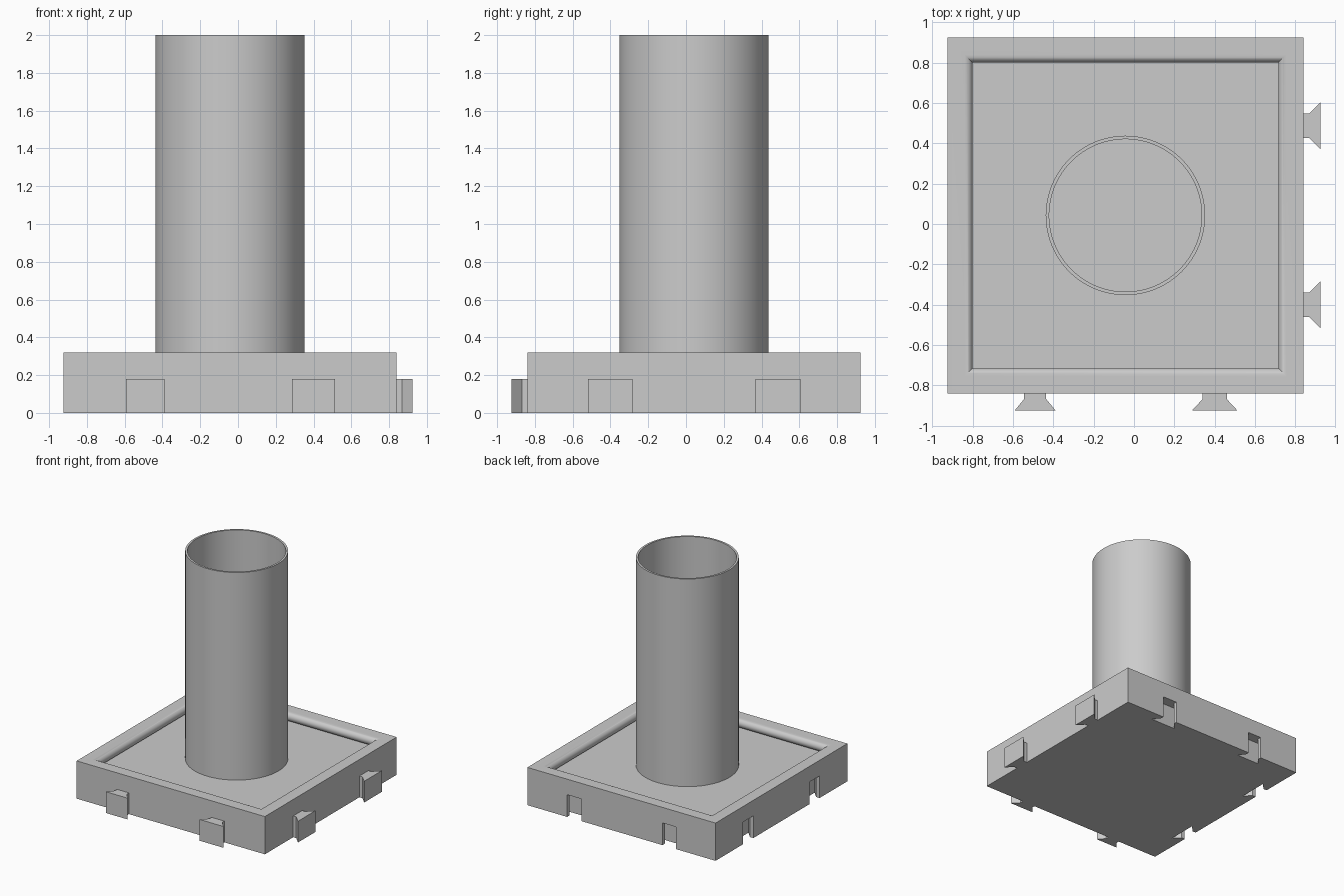
import bpy, bmesh, math

if "Cube" in bpy.data.objects:
    bpy.data.objects.remove(bpy.data.objects["Cube"])

CX, CY = -0.0425, 0.0425      # centre of the tray and tube
HALF = 0.8825                 # half width of the tray
TOP, FLOOR = 0.32, 0.24

grey = bpy.data.materials.new("plain grey")
grey.diffuse_color = (0.6, 0.6, 0.6, 1)
grey.use_nodes = True
grey.node_tree.nodes["Principled BSDF"].inputs["Base Color"].default_value = grey.diffuse_color


def finish(name, bm, smooth=False):
    bmesh.ops.recalc_face_normals(bm, faces=bm.faces)
    mesh = bpy.data.meshes.new(name)
    bm.to_mesh(mesh)
    bm.free()
    mesh.materials.append(grey)
    ob = bpy.data.objects.new(name, mesh)
    bpy.context.collection.objects.link(ob)
    if smooth:
        shade(ob)
    return ob


def activate(ob):
    bpy.ops.object.select_all(action='DESELECT')
    ob.select_set(True)
    bpy.context.view_layer.objects.active = ob


def shade(ob):
    activate(ob)
    bpy.ops.object.shade_smooth_by_angle(angle=math.radians(30))


def loft(name, profile, sides, turn=0.0, caps=False, smooth=True):
    """Sweep a (radius, z) profile round the tray centre."""
    bm = bmesh.new()
    rings = []
    for r, z in profile:
        rings.append([bm.verts.new((CX + r * math.cos(turn + math.tau * i / sides),
                                    CY + r * math.sin(turn + math.tau * i / sides), z))
                      for i in range(sides)])
    pairs = list(zip(rings, rings[1:]))
    if caps:
        bm.faces.new(rings[0])
        bm.faces.new(rings[-1])
    else:
        pairs.append((rings[-1], rings[0]))
    for a, b in pairs:
        for i in range(sides):
            j = (i + 1) % sides
            bm.faces.new((a[i], a[j], b[j], b[i]))
    return finish(name, bm, smooth)


def dovetail(name, side, along, neck, wide, start, bend, end, z0, z1):
    """Dovetail prism pointing outward from the +x or the -y direction."""
    outline = [(start, -neck), (bend, -neck), (end, -wide),
               (end, wide), (bend, neck), (start, neck)]
    bm = bmesh.new()
    rings = []
    for z in (z0, z1):
        rings.append([bm.verts.new((d, along + w, z) if side == 'x' else (along + w, -d, z))
                      for d, w in outline])
    bm.faces.new(rings[0])
    bm.faces.new(rings[1])
    for i in range(6):
        j = (i + 1) % 6
        bm.faces.new((rings[0][i], rings[0][j], rings[1][j], rings[1][i]))
    return finish(name, bm)


# Square tray with a half-round bead along the inside of the rim
BEAD = 0.04
inner = HALF - 0.085
profile = [(HALF, 0), (HALF, TOP)]
for k in range(17):
    a = math.pi * k / 16
    profile.append((inner - BEAD * math.sin(a), TOP - BEAD + BEAD * math.cos(a)))
tray = loft("tray", [(r * math.sqrt(2), z) for r, z in profile], 4, math.pi / 4,
            caps=True, smooth=False)

# Dovetail tabs on the right and front, matching slots on the left and back
joints = [('x', 0.487, 0.06, 0.118), ('x', -0.40, 0.06, 0.118),
          ('y', -0.49, 0.055, 0.102), ('y', 0.40, 0.06, 0.113)]
for n, (side, along, neck, wide) in enumerate(joints):
    dovetail(f"tab_{n + 1}", side, along, neck, wide, 0.838, 0.868, 0.925, 0, 0.18)
    gap = 0.008
    slot = dovetail("slot_cutter", side, along, neck + gap, wide + gap,
                    -0.96, -0.893, -0.838, -0.05, 0.188)
    slot.hide_render = True
    activate(tray)
    cut = tray.modifiers.new("slot", 'BOOLEAN')
    cut.operation = 'DIFFERENCE'
    cut.solver = 'EXACT'
    cut.object = slot
    bpy.ops.object.modifier_apply(modifier=cut.name)
    bpy.data.objects.remove(slot, do_unlink=True)
shade(tray)

# Tall open tube standing on the tray floor
loft("tube", [(0.395, FLOOR - 0.01), (0.395, 2), (0.378, 2), (0.378, FLOOR - 0.01)], 96)
